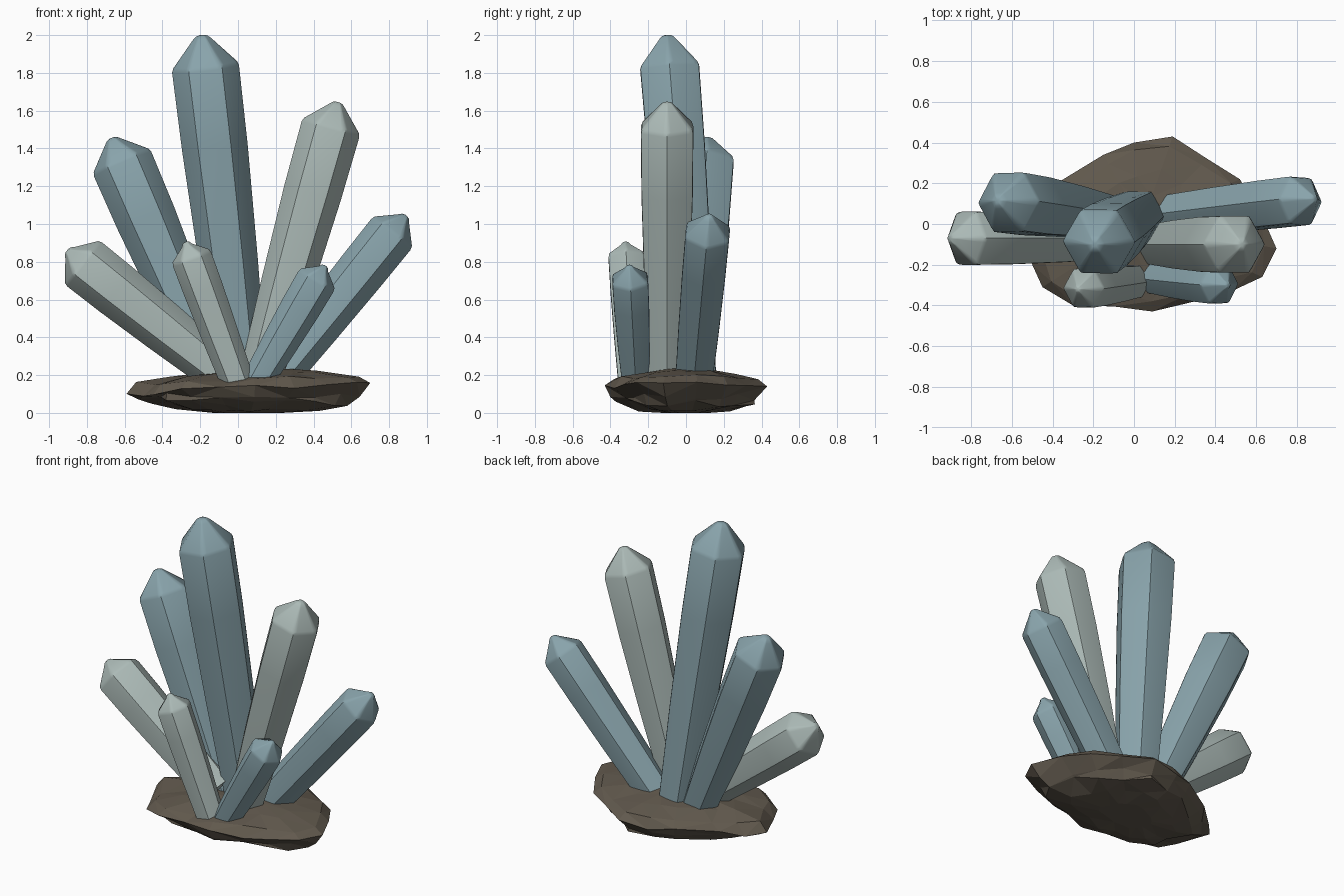
import bpy, bmesh, math, random
from mathutils import Vector

if "Cube" in bpy.data.objects:
    bpy.data.objects.remove(bpy.data.objects["Cube"])

random.seed(4)


def material(name, rgb):
    m = bpy.data.materials.new(name)
    m.diffuse_color = (*rgb, 1)
    m.use_nodes = True
    m.node_tree.nodes["Principled BSDF"].inputs["Base Color"].default_value = m.diffuse_color
    return m


BLUE = material("blue_crystal", (0.25, 0.37, 0.41))
PALE = material("pale_crystal", (0.41, 0.49, 0.47))
ROCK = material("rock", (0.12, 0.10, 0.075))


def loft(name, rings, mat, smooth=False, triangulate=False):
    """Skin a stack of equal-count rings and cap both ends."""
    bm = bmesh.new()
    vs = [[bm.verts.new(p) for p in ring] for ring in rings]
    n = len(vs[0])
    for a, b in zip(vs, vs[1:]):
        for i in range(n):
            j = (i + 1) % n
            bm.faces.new((a[i], a[j], b[j], b[i]))
    bm.faces.new(vs[0][::-1])
    bm.faces.new(vs[-1])
    bmesh.ops.recalc_face_normals(bm, faces=bm.faces)
    if triangulate:
        bmesh.ops.triangulate(bm, faces=bm.faces)
    me = bpy.data.meshes.new(name)
    bm.to_mesh(me)
    bm.free()
    me.materials.append(mat)
    ob = bpy.data.objects.new(name, me)
    bpy.context.collection.objects.link(ob)
    if smooth:
        bpy.ops.object.select_all(action='DESELECT')
        ob.select_set(True)
        bpy.context.view_layer.objects.active = ob
        bpy.ops.object.shade_smooth_by_angle(angle=math.radians(40))
    return ob


# Hexagon with softened corners: (angle, radius factor)
HEX = []
for k in range(6):
    for a in (-8, 0, 8):
        f = 0.985 if a == 0 else math.cos(math.radians(30)) / math.cos(math.radians(22))
        HEX.append((math.radians(60 * k + a), f))


def crystal(name, base, tip, r0, r1, point, mat):
    """Six-sided shaft widening from r0 to r1, ending in a blunt point."""
    base, tip = Vector(base), Vector(tip)
    axis = tip - base
    length = axis.length
    d = axis.normalized()
    v = d.cross(Vector((1, 0, 0))).normalized()
    u = v.cross(d).normalized()
    s = length - point
    profile = [(0, r0), (s * 0.4, r0 + (r1 - r0) * 0.58), (s * 0.75, r0 + (r1 - r0) * 0.94),
               (s - 0.01, r1 * 1.005), (s + 0.012, r1 * 0.955),
               (length - 0.02, r1 * 0.27), (length - 0.005, r1 * 0.17), (length, r1 * 0.07)]
    rings = [[base + d * h + (u * math.cos(t) + v * math.sin(t)) * r * f for t, f in HEX]
             for h, r in profile]
    return loft(name, rings, mat, smooth=True)


# Crystals fanning out of the rock
crystal("main_crystal", (0.03, 0.05, 0.12), (-0.193, -0.10, 2.00), 0.13, 0.18, 0.17, BLUE)
crystal("left_crystal", (-0.10, 0.03, 0.13), (-0.67, 0.115, 1.455), 0.11, 0.167, 0.14, BLUE)
crystal("right_crystal", (0.10, -0.10, 0.12), (0.53, -0.10, 1.645), 0.11, 0.16, 0.14, PALE)
crystal("low_right_crystal", (0.17, 0.04, 0.15), (0.89, 0.123, 1.045), 0.112, 0.134, 0.12, BLUE)
crystal("low_left_crystal", (-0.10, -0.07, 0.22), (-0.905, -0.07, 0.86), 0.118, 0.15, 0.11, PALE)
crystal("front_left_crystal", (0.01, -0.28, 0.13), (-0.277, -0.32, 0.905), 0.088, 0.109, 0.09, PALE)
crystal("front_right_crystal", (0.08, -0.265, 0.13), (0.462, -0.30, 0.78), 0.08, 0.109, 0.09, BLUE)

# Rock base: rim outline scaled into a faceted, lens-shaped stone
outline = [(-0.59, 0.0), (-0.50, -0.20), (-0.45, -0.31), (-0.30, -0.40), (-0.10, -0.405),
           (0.09, -0.43), (0.30, -0.38), (0.48, -0.33), (0.63, -0.26), (0.70, -0.12),
           (0.62, 0.06), (0.52, 0.22), (0.36, 0.32), (0.19, 0.43), (0.0, 0.40),
           (-0.15, 0.34), (-0.38, 0.20), (-0.50, 0.10)]
layers = [(0.28, 0.0, 0), (0.56, 0.018, 0.012), (0.82, 0.05, 0.018), (0.88, 0.085, 0.02),
          (1.0, 0.125, 0.02), (0.87, 0.175, 0.01), (0.60, 0.205, 0.008), (0.30, 0.225, 0.006)]
rings = []
for s, z, jit in layers:
    ring = []
    for x, y in outline:
        k = s if s == 1 else s * random.uniform(0.94, 1.06)
        tilt = 0.04 * x * s if z > 0.1 else 0
        ring.append((0.04 + (x - 0.04) * k, y * k, max(0, z + tilt + random.uniform(-jit, jit))))
    rings.append(ring)
loft("rock_base", rings, ROCK, triangulate=True)
